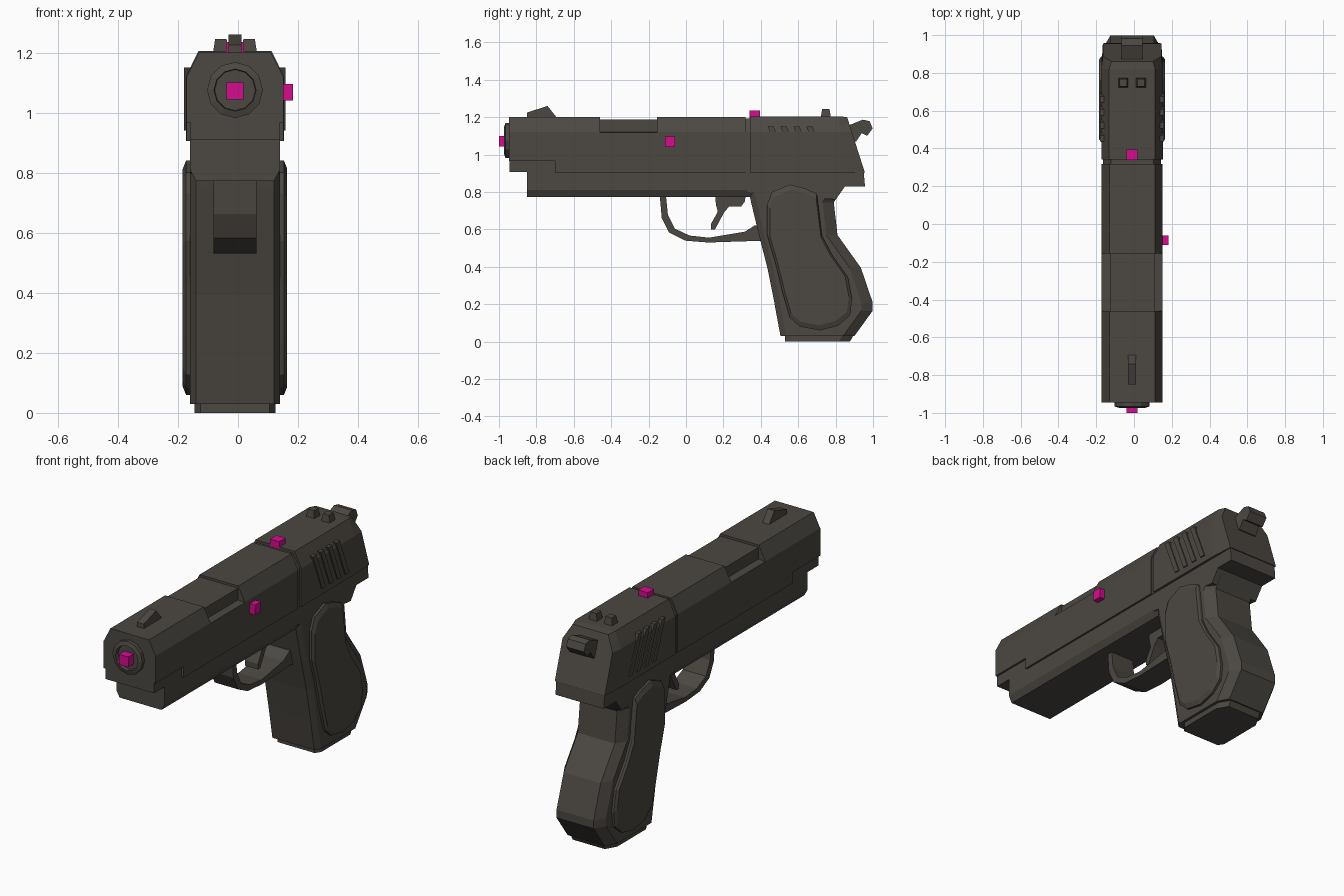
import bpy, bmesh, math

CX = -0.01  # centre plane of the body


def material(name, rgb):
    m = bpy.data.materials.new(name)
    m.diffuse_color = (*rgb, 1)
    return m


STEEL = material("dark warm grey", (0.072, 0.064, 0.054))
PINK = material("magenta", (0.66, 0.004, 0.27))


def loft(name, rings, mat=STEEL):
    """Skin a series of closed rings and cap both ends."""
    bm = bmesh.new()
    vs = [[bm.verts.new((x + CX, y, z)) for x, y, z in r] for r in rings]
    n = len(vs[0])
    for a, b in zip(vs, vs[1:]):
        for i in range(n):
            j = (i + 1) % n
            bm.faces.new((a[i], a[j], b[j], b[i]))
    bm.faces.new(vs[0])
    bm.faces.new(vs[-1])
    bmesh.ops.remove_doubles(bm, verts=bm.verts, dist=1e-5)
    bmesh.ops.recalc_face_normals(bm, faces=bm.faces)
    me = bpy.data.meshes.new(name)
    bm.to_mesh(me)
    bm.free()
    me.materials.append(mat)
    ob = bpy.data.objects.new(name, me)
    bpy.context.collection.objects.link(ob)
    return ob


def plate(name, profile, half):
    """Extrude a side (y, z) profile symmetrically across x."""
    return loft(name, [[(x, y, z) for y, z in profile] for x in (-half, half)])


def box(name, x0, x1, y0, y1, z0, z1, mat=STEEL, taper=0.0):
    def ring(z, t):
        return [(x0 + t, y0 + t, z), (x1 - t, y0 + t, z), (x1 - t, y1 - t, z), (x0 + t, y1 - t, z)]
    return loft(name, [ring(z0, 0), ring(z1, taper)], mat)


def section(y, half, lean=0.0):
    """Mirror a half (x, z) section at y; lean pushes lower points backward."""
    pts = half + [(-x, z) for x, z in reversed(half)]
    return [(x, y + lean * (1.205 - z), z) for x, z in pts]


# Slide: chamfered bar with raised front underside, port and groove
def bar(zb, w=0.161, t=0.12, top=1.2):
    return [(w, zb), (w, 1.12), ((w + t) / 2, (1.12 + top) / 2), (t, top)]


LOW = 0.905
port = [(0.161, LOW), (0.161, 1.118), (0.118, 1.122), (0.118, 1.187)]
loft("slide", [
    section(-0.946, bar(0.967)), section(-0.70, bar(0.967)),
    section(-0.70, bar(LOW)), section(-0.46, bar(LOW)),
    section(-0.46, port), section(-0.155, port),
    section(-0.155, bar(LOW)), section(0.318, bar(LOW)),
    section(0.318, bar(LOW, 0.153, 0.113, 1.192)), section(0.342, bar(LOW, 0.153, 0.113, 1.192)),
    section(0.342, bar(LOW, 0.163, 0.122, 1.205)), section(0.82, bar(LOW, 0.163, 0.122, 1.205)),
    section(0.86, bar(LOW, 0.155, 0.11, 1.2), 0.32)])

# Grip serrations, each spanning both sides
for i in range(4):
    y = 0.437 + i * 0.069
    plate(f"serration_{i + 1}", [(y, 1.15), (y + 0.032, 1.15), (y + 0.115, 0.94), (y + 0.083, 0.94)], 0.169)

# Muzzle ring with recessed bore
loft("muzzle_ring", [[(r * math.cos(a), y, 1.075 + r * math.sin(a))
                      for a in [math.tau * k / 12 for k in range(12)]]
                     for r, y in ((0.093, -0.93), (0.093, -0.966), (0.07, -0.973), (0.068, -0.952))])

# Sights
plate("front_sight", [(-0.85, 1.19), (-0.85, 1.225), (-0.74, 1.26), (-0.685, 1.19)], 0.021)
for side, name in ((-1, "left"), (1, "right")):
    x = side * 0.047
    box(f"rear_sight_{name}", x - 0.027, x + 0.027, 0.72, 0.775, 1.195, 1.245, taper=0.008)

# Hammer
plate("hammer", [(0.84, 1.155), (0.88, 1.16), (0.945, 1.187), (0.982, 1.178), (0.998, 1.14),
                 (0.968, 1.10), (0.94, 1.115), (0.91, 1.07), (0.84, 1.07)], 0.055)

# Frame: front lip, chamfered dust cover and rear tail
box("frame_lip", -0.15, 0.15, -0.945, -0.69, 0.908, 0.97)
cover = [(0.13, 0.773), (0.15, 0.81), (0.15, 0.91)]
loft("dust_cover", [section(-0.85, cover), section(0.40, cover)])
plate("frame_tail", [(0.33, 0.91), (0.33, 0.80), (0.80, 0.76), (0.85, 0.83), (0.957, 0.83), (0.95, 0.91)], 0.15)


# Grip: chamfered sections stacked in z
def grip_ring(z, yf, yb, w=0.15):
    half = [(w - 0.02, yf), (w, yf + 0.03), (w, yb - 0.06), (w - 0.035, yb)]
    return [(x, y, z) for x, y in half + [(-x, y) for x, y in reversed(half)]]


loft("grip", [grip_ring(*r) for r in (
    (0.83, 0.33, 0.85), (0.745, 0.348, 0.79), (0.57, 0.39, 0.81), (0.395, 0.435, 0.935),
    (0.21, 0.472, 0.998), (0.165, 0.48, 0.998), (0.03, 0.505, 0.90))])
loft("grip_base", [grip_ring(0.035, 0.53, 0.895, 0.135), grip_ring(0, 0.53, 0.877, 0.135)])

# Grip side panels with bevelled rim
panel = [(.556, .84), (.64, .818), (.70, .79), (.717, .65), (.727, .567), (.78, .465),
         (.866, .342), (.888, .225), (.877, .14), (.813, .085), (.717, .06), (.61, .08),
         (.556, .128), (.52, .25), (.476, .428), (.433, .572), (.433, .733), (.46, .80)]


def panel_ring(x, s):
    return [(x, 0.645 + (y - 0.645) * s, 0.45 + (z - 0.45) * s) for y, z in panel]


loft("grip_panels", [panel_ring(x, s) for x, s in (
    (-0.174, 0.93), (-0.163, 1), (0.163, 1), (0.174, 0.93))])

# Trigger guard and trigger
outer = [(-.14, .78), (-.13, .663), (-.09, .583), (-.005, .54), (.118, .53), (.42, .54)]
inner = [(.42, .63), (.365, .62), (.315, .588), (.123, .556), (.02, .567), (-.06, .604), (-.097, .68), (-.107, .78)]
plate("trigger_guard", outer + inner, 0.072)
plate("trigger", [(.155, .79), (.16, .733), (.17, .695), (.134, .63), (.134, .60), (.155, .60),
                  (.203, .69), (.23, .722), (.294, .722), (.315, .75), (.32, .79)], 0.04)

# Small marker blocks
box("muzzle_marker", -0.029, 0.029, -1.0, -0.945, 1.043, 1.10, PINK)
box("side_marker", 0.14, 0.193, -0.112, -0.06, 1.04, 1.096, PINK)
box("top_marker", -0.029, 0.029, 0.34, 0.395, 1.18, 1.235, PINK)
